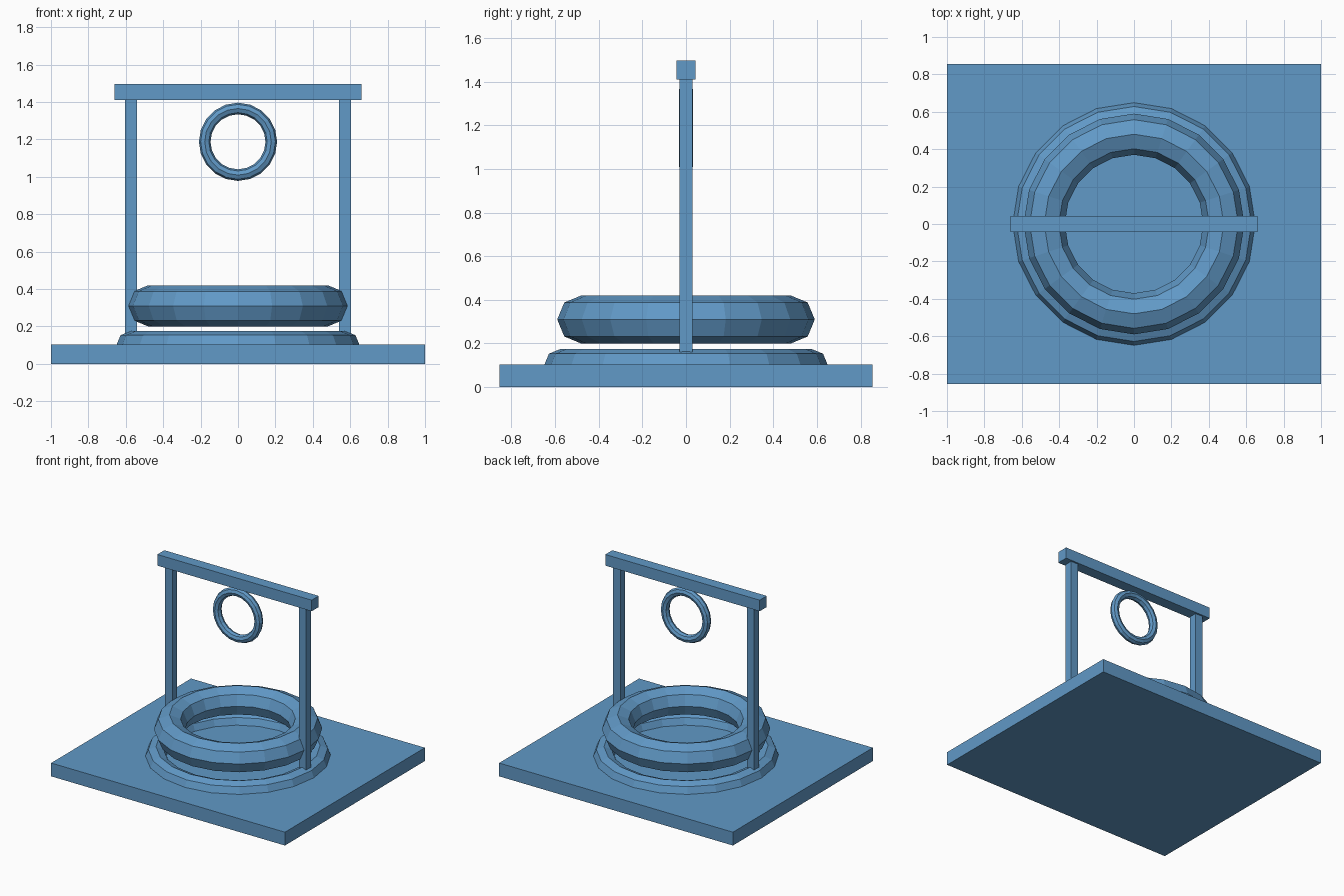
import bpy, math

if "Cube" in bpy.data.objects:
    bpy.data.objects.remove(bpy.data.objects["Cube"])

blue = bpy.data.materials.new("steel_blue")
blue.diffuse_color = (0.119, 0.319, 0.571, 1)
blue.use_nodes = True
blue.node_tree.nodes["Principled BSDF"].inputs["Base Color"].default_value = blue.diffuse_color


def finish(name):
    ob = bpy.context.object
    ob.name = name
    ob.data.materials.append(blue)
    return ob


def box(name, center, size):
    bpy.ops.mesh.primitive_cube_add(size=1, location=center)
    ob = finish(name)
    ob.scale = size
    bpy.ops.object.transform_apply(location=False, rotation=False, scale=True)


def ring(name, z, major, minor, tilt=0.0):
    bpy.ops.mesh.primitive_torus_add(
        location=(0, 0, z), rotation=(tilt, 0, 0), major_radius=major,
        minor_radius=minor, major_segments=20, minor_segments=8)
    finish(name)


# Base slab
box("base_plate", (0, 0, 0.0515), (2, 1.71, 0.103))

# Stone rings of the well: sunken footing and raised rim
ring("footing_ring", 0.1, 0.575, 0.075)
ring("rim_ring", 0.31, 0.48, 0.11)

# Posts and top beam
for side, label in ((-1, "left"), (1, "right")):
    box(label + "_post", (side * 0.572, 0, 0.755), (0.062, 0.06, 1.31))
box("top_beam", (0, 0, 1.453), (1.32, 0.086, 0.086))

# Upright hanging ring
ring("hanging_ring", 1.187, 0.178, 0.031, math.pi / 2)
